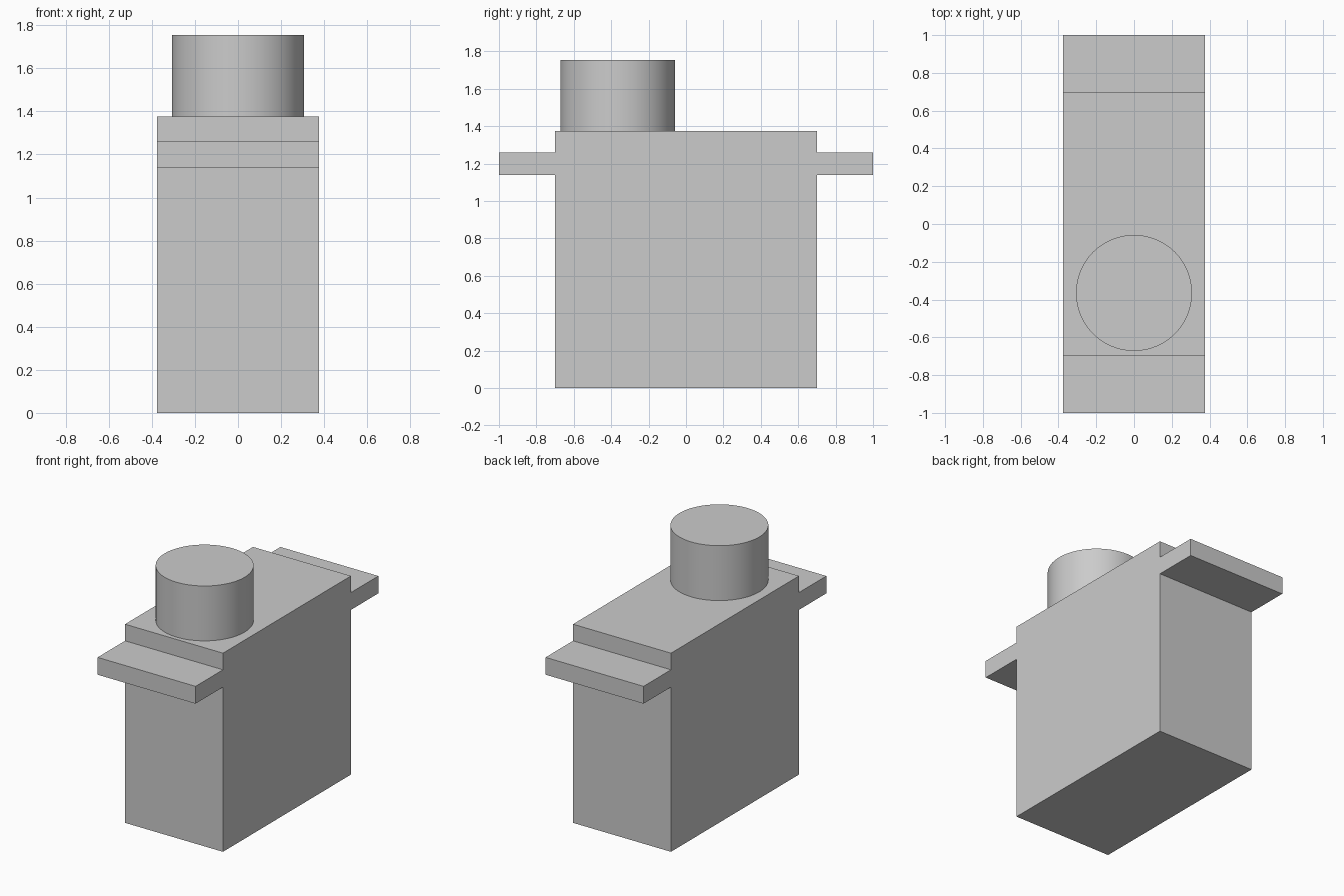
import bpy
import bmesh

if "Cube" in bpy.data.objects:
    bpy.data.objects.remove(bpy.data.objects["Cube"], do_unlink=True)

HALF_WIDTH = 0.375
BODY_Y, TAB_Y = 0.70, 1.0
TAB_LOW, TAB_HIGH, BODY_TOP = 1.14, 1.26, 1.375
BOSS_Y, BOSS_RADIUS, BOSS_TOP = -0.365, 0.307, 1.755

# Single plain grey plastic
grey = bpy.data.materials.new("plain_grey")
grey.use_nodes = True
colour = (0.6, 0.6, 0.6, 1)
grey.diffuse_color = colour
grey.node_tree.nodes["Principled BSDF"].inputs["Base Color"].default_value = colour


def make_object(name, bm):
    bmesh.ops.recalc_face_normals(bm, faces=bm.faces)
    mesh = bpy.data.meshes.new(name)
    bm.to_mesh(mesh)
    bm.free()
    mesh.materials.append(grey)
    obj = bpy.data.objects.new(name, mesh)
    bpy.context.collection.objects.link(obj)
    return obj


# Case with mounting tabs: mirrored side profile, extruded across the width
half = [(BODY_Y, 0), (BODY_Y, TAB_LOW), (TAB_Y, TAB_LOW),
        (TAB_Y, TAB_HIGH), (BODY_Y, TAB_HIGH), (BODY_Y, BODY_TOP)]
profile = half + [(-y, z) for y, z in reversed(half)]
bm = bmesh.new()
side = bm.faces.new([bm.verts.new((-HALF_WIDTH, y, z)) for y, z in profile])
extruded = bmesh.ops.extrude_face_region(bm, geom=[side], use_keep_orig=True)
moved = [g for g in extruded["geom"] if isinstance(g, bmesh.types.BMVert)]
bmesh.ops.translate(bm, verts=moved, vec=(2 * HALF_WIDTH, 0, 0))
make_object("case_with_mounting_tabs", bm)

# Round output boss on top, towards the front
bm = bmesh.new()
bmesh.ops.create_cone(bm, cap_ends=True, segments=96, radius1=BOSS_RADIUS,
                      radius2=BOSS_RADIUS, depth=BOSS_TOP - BODY_TOP)
bmesh.ops.translate(bm, verts=bm.verts, vec=(0, BOSS_Y, (BOSS_TOP + BODY_TOP) / 2))
boss = make_object("output_boss", bm)
bpy.ops.object.select_all(action="DESELECT")
boss.select_set(True)
bpy.context.view_layer.objects.active = boss
bpy.ops.object.shade_smooth_by_angle()
